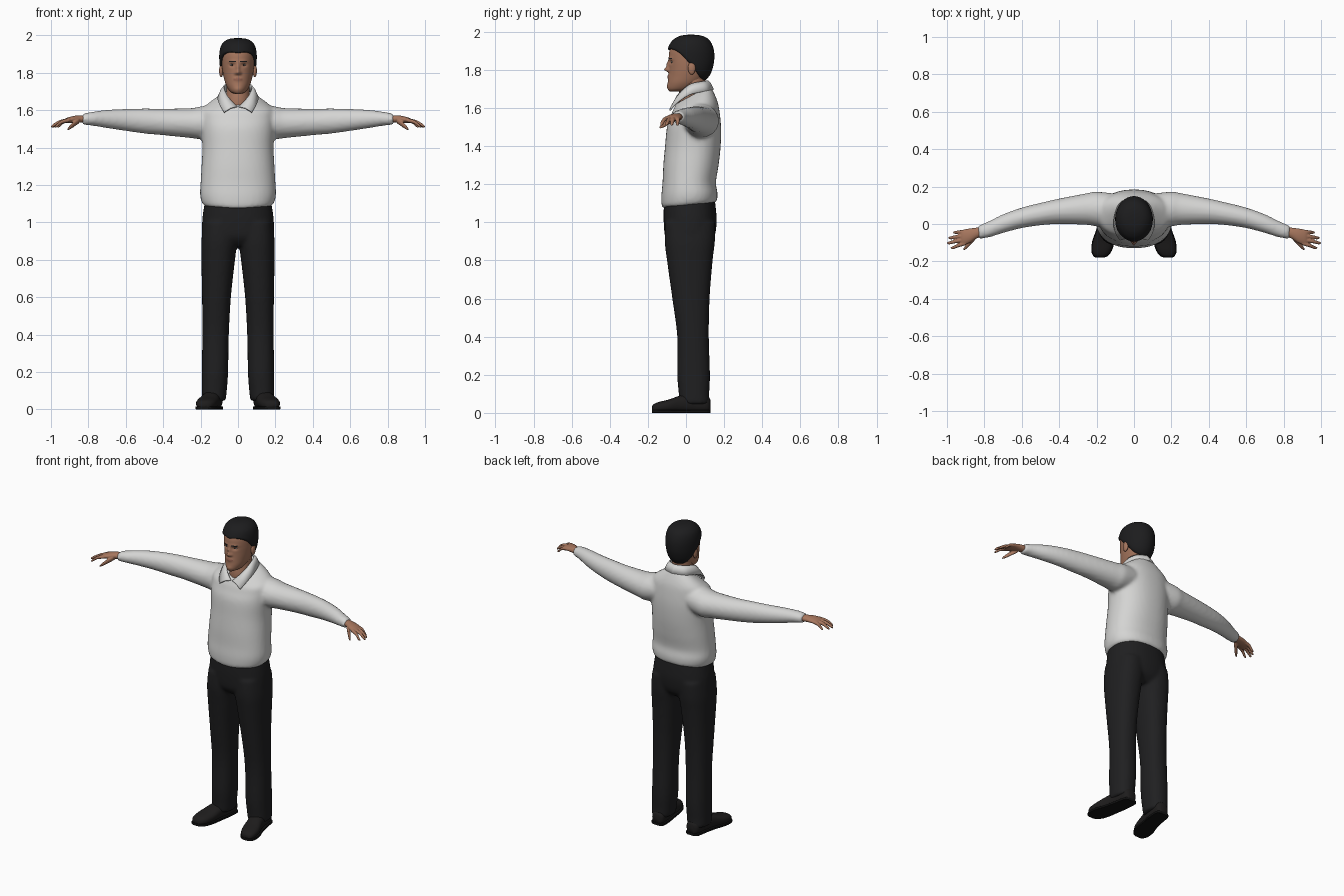
import bpy, bmesh, math
from mathutils import Vector

cube = bpy.data.objects.get("Cube")
if cube:
    bpy.data.objects.remove(cube, do_unlink=True)


def material(name, r, g, b):
    m = bpy.data.materials.new(name)
    m.use_nodes = True
    m.diffuse_color = (r, g, b, 1)
    bsdf = m.node_tree.nodes["Principled BSDF"]
    bsdf.inputs["Base Color"].default_value = (r, g, b, 1)
    bsdf.inputs["Roughness"].default_value = 0.8
    return m


SHIRT = material("shirt light grey", 0.66, 0.66, 0.65)
TROUSERS = material("trouser black", 0.014, 0.014, 0.015)
SKIN = material("skin brown", 0.38, 0.18, 0.11)
LIPS = material("lip brown", 0.29, 0.12, 0.08)
HAIR = material("hair black", 0.012, 0.012, 0.013)
SHOE = material("shoe black", 0.013, 0.012, 0.012)
SOLE = material("sole black", 0.006, 0.006, 0.006)
EYE = material("eye white", 0.45, 0.4, 0.37)


def resample(rows, k):
    """Smooth curve through rows, k steps per span."""
    out, n = [], len(rows)
    for i in range(n - 1):
        a, b, c, d = (rows[max(0, min(n - 1, i + j))] for j in (-1, 0, 1, 2))
        for s in range(k):
            t = s / k
            out.append([q + t * (r - p) / 2 + t * t * (2 * p - 5 * q + 4 * r - u) / 2
                        + t ** 3 * (3 * q - p - 3 * r + u) / 2
                        for p, q, r, u in zip(a, b, c, d)])
    return out + [list(rows[-1])]


def skin(bm, rings, closed=True):
    vs = [[bm.verts.new(p) for p in ring] for ring in rings]
    n = len(vs[0])
    for a, b in zip(vs, vs[1:]):
        for i in range(n if closed else n - 1):
            j = (i + 1) % n
            bm.faces.new((a[i], a[j], b[j], b[i]))
    if closed:
        bm.faces.new(vs[0])
        bm.faces.new(vs[-1])


def loft(bm, axis, rows, side=1, power=2.0, n=32, k=4, floor=None):
    """Rows: along, centre1, radius1, centre2, radius2, optional tilt."""
    rings = []
    for row in resample(rows, k):
        t, c1, r1, c2, r2 = row[:5]
        tilt = row[5] if len(row) > 5 else 0
        ring = []
        for i in range(n):
            a = math.tau * i / n
            ca, sa = math.cos(a), math.sin(a)
            u = c1 + r1 * math.copysign(abs(ca) ** (2 / power), ca)
            dv = r2 * math.copysign(abs(sa) ** (2 / power), sa)
            v = c2 + dv
            p = {"z": (u, v, t + tilt * dv), "x": (t, u, v), "y": (u, t, v)}[axis]
            z = p[2] if floor is None else max(p[2], floor)
            ring.append((side * p[0], p[1], z))
        rings.append(ring)
    skin(bm, rings)


def finish(name, bm, mats, voxel=0, relax=4):
    bmesh.ops.recalc_face_normals(bm, faces=bm.faces[:])
    me = bpy.data.meshes.new(name)
    bm.to_mesh(me)
    bm.free()
    for m in mats:
        me.materials.append(m)
    me.polygons.foreach_set("use_smooth", [True] * len(me.polygons))
    ob = bpy.data.objects.new(name, me)
    bpy.context.scene.collection.objects.link(ob)
    if voxel:
        rm = ob.modifiers.new("blend", "REMESH")
        rm.mode, rm.voxel_size, rm.use_smooth_shade = "VOXEL", voxel, True
        sm = ob.modifiers.new("relax", "SMOOTH")
        sm.factor, sm.iterations = 0.5, relax
    return ob


def ball(name, loc, size, mat):
    bm = bmesh.new()
    bmesh.ops.create_uvsphere(bm, u_segments=20, v_segments=12, radius=1)
    for v in bm.verts:
        v.co = Vector([c * s for c, s in zip(v.co, size)]) + Vector(loc)
    return finish(name, bm, [mat])


# Shirt: torso and sleeves blended together
bm = bmesh.new()
loft(bm, "z", [(1.09, 0, .178, .018, .14, .1), (1.105, 0, .193, .018, .146, .1),
               (1.15, 0, .203, .018, .147, .05), (1.21, 0, .2, .017, .14, 0),
               (1.3, 0, .195, .026, .145, 0), (1.4, 0, .19, .036, .146, 0),
               (1.5, 0, .195, .042, .142, 0), (1.57, 0, .195, .048, .128, .1),
               (1.61, 0, .185, .048, .118, .2), (1.645, 0, .135, .042, .102, .4),
               (1.67, 0, .082, .036, .09, .55)], power=2.25, n=48)
for s in (1, -1):
    loft(bm, "x", [(.08, .07, .09, 1.55, .085), (.2, .08, .093, 1.533, .087),
                   (.25, .08, .085, 1.531, .08), (.4, .068, .068, 1.537, .071),
                   (.5, .053, .06, 1.542, .067), (.6, .033, .055, 1.548, .059),
                   (.7, .002, .05, 1.553, .049), (.78, -.03, .043, 1.554, .037),
                   (.835, -.044, .036, 1.551, .029)], s)
finish("shirt", bm, [SHIRT], 0.011, 5)

# Shirt collar: folded band with two front points
top = [(0, .115, 1.742), (.055, .085, 1.738), (.075, .02, 1.722),
       (.052, -.04, 1.67), (.004, -.066, 1.618)]
bottom = [(0, .143, 1.695), (.075, .11, 1.69), (.106, .02, 1.67),
          (.098, -.045, 1.63), (.074, -.085, 1.588)]
bm = bmesh.new()
edges = []
for pts in (top, bottom):
    half = resample(pts, 6)
    edges.append([(-x, y, z) for x, y, z in half[:0:-1]] + half)
mid = [((Vector(a) + Vector(b)) / 2 + Vector((0, 0, .007))) for a, b in zip(*edges)]
skin(bm, [edges[0], mid, edges[1]], closed=False)
collar = finish("shirt_collar", bm, [SHIRT])
sol = collar.modifiers.new("cloth", "SOLIDIFY")
sol.thickness, sol.offset = 0.008, 0

# Trousers: hips and legs blended together
bm = bmesh.new()
loft(bm, "z", [(.875, 0, .13, .02, .09), (.92, 0, .188, .02, .128), (1.0, 0, .192, .022, .139),
               (1.07, 0, .184, .02, .137), (1.13, 0, .172, .018, .132)], power=2.3, n=48)
for s in (1, -1):
    loft(bm, "z", [(.045, .13, .064, .045, .08), (.1, .127, .067, .042, .08),
                   (.2, .123, .07, .04, .086), (.4, .12, .071, .037, .083),
                   (.6, .115, .077, .026, .098), (.8, .106, .09, .02, .12),
                   (.9, .1, .096, .02, .132), (1.0, .095, .09, .022, .132)], s, 2.3)
finish("trousers", bm, [TROUSERS], 0.011, 4)

# Shoes and hands on both sides
for side, s in (("left", 1), ("right", -1)):
    shoe = [(.128, .125, .022, .04, .03), (.11, .126, .042, .045, .045),
            (.04, .134, .047, .05, .052), (-.03, .148, .05, .046, .045),
            (-.09, .163, .056, .036, .034), (-.14, .173, .051, .03, .028),
            (-.168, .179, .036, .025, .022), (-.178, .182, .018, .02, .014)]
    bm = bmesh.new()
    loft(bm, "y", shoe, s, 2.4, floor=.01)
    finish(side + "_shoe", bm, [SHOE])
    bm = bmesh.new()
    loft(bm, "y", [(y * 1.01, x, r + .004, .008, .008) for y, x, r, _, _ in shoe], s, 8)
    sole = finish(side + "_sole", bm, [SOLE])
    sole.data.polygons.foreach_set("use_smooth", [False] * len(sole.data.polygons))

    bm = bmesh.new()
    loft(bm, "x", [(.8, -.04, .026, 1.551, .02), (.84, -.048, .029, 1.553, .02),
                   (.88, -.063, .039, 1.551, .018), (.915, -.072, .041, 1.545, .014),
                   (.93, -.074, .034, 1.541, .008)], s)
    fingers = [(-.041, -.045, .967), (-.062, -.074, .992),
               (-.083, -.101, 1.0), (-.103, -.127, .98)]
    for y0, y1, tip in fingers:
        ym, xm = (y0 + y1) / 2, (.9 + tip) / 2
        loft(bm, "x", [(.9, y0, .0105, 1.547, .011), (xm, ym, .01, 1.538, .0105),
                       (tip - .012, y1, .0085, 1.518, .009), (tip, y1, .004, 1.51, .004)], s, n=14)
    # thumb
    loft(bm, "x", [(.85, -.07, .016, 1.545, .016), (.878, -.1, .015, 1.525, .015),
                   (.9, -.124, .012, 1.507, .011), (.912, -.136, .005, 1.497, .005)], s, n=14)
    finish(side + "_hand", bm, [SKIN], 0.0035, 3)

# Neck
bm = bmesh.new()
loft(bm, "z", [(1.57, 0, .07, .035, .07), (1.64, 0, .068, .033, .075),
               (1.7, 0, .062, .035, .068), (1.78, 0, .06, .042, .06)])
finish("neck", bm, [SKIN])

# Head outline: height, half width, front, back
OUTLINE = resample([(1.687, .018, -.085, -.01), (1.7, .042, -.095, .04), (1.73, .062, -.096, .08),
                    (1.77, .075, -.091, .112), (1.81, .083, -.089, .128), (1.85, .087, -.09, .136),
                    (1.9, .088, -.087, .135), (1.94, .079, -.068, .12), (1.963, .058, -.04, .096),
                    (1.974, .032, -.008, .062), (1.977, .004, .022, .032)], 7)
# Face relief: x, z, height, width spread, height spread
RELIEF = [(0, 1.802, .022, .012, .011), (0, 1.825, .013, .009, .022), (0, 1.765, .006, .022, .011),
          (0, 1.713, .004, .022, .012)]
for s in (1, -1):
    RELIEF += [(s * .03, 1.86, .005, .022, .007), (s * .031, 1.842, -.009, .015, .01),
               (s * .013, 1.797, .007, .007, .007)]


def head_point(phi, z, grow=0, relief=False):
    for a, b in zip(OUTLINE, OUTLINE[1:]):
        if z <= b[0]:
            break
    t = max(0, min(1, (z - a[0]) / (b[0] - a[0])))
    w, f, k = (p + t * (q - p) for p, q in zip(a[1:], b[1:]))
    x = (w + grow) * math.sin(phi)
    y = (f + k) / 2 - ((k - f) / 2 + grow) * math.cos(phi)
    if relief and math.cos(phi) > 0:
        for x0, z0, h, sx, sz in RELIEF:
            y -= h * math.exp(-((x - x0) / sx) ** 2 - ((z - z0) / sz) ** 2)
    return (x, y, z)


N = 96
angles = [math.tau * i / N for i in range(N)]
bm = bmesh.new()
skin(bm, [[head_point(a, row[0], 0, True) for a in angles] for row in OUTLINE])
for f in bm.faces:
    c = f.calc_center_median()
    if c.y > -.04:
        continue
    if (c.x / .025) ** 2 + ((c.z - 1.765) / .009) ** 2 < 1:
        f.material_index = 1
    brow = 1.862 - 4 * (abs(c.x) - .03) ** 2
    if .013 < abs(c.x) < .05 and abs(c.z - brow) < .0045:
        f.material_index = 2
finish("head", bm, [SKIN, LIPS, HAIR])

# Hair cap, hairline height runs from forehead to nape
line = resample([(h,) for h in (1.905, 1.908, 1.89, 1.832, 1.775, 1.75, 1.742)], 8)


def hairline(phi):
    d = min(phi, math.tau - phi) / math.pi * (len(line) - 1)
    i = min(int(d), len(line) - 2)
    return line[i][0] + (d - i) * (line[i + 1][0] - line[i][0])


rings = []
for t, grow in [(0, -.005), (0, .005), (.03, .01)] + [(i / 24, .012) for i in range(2, 25)]:
    ring = []
    for a in angles:
        h = hairline(a)
        x, y, z = head_point(a, h + (1.977 - h) * (1 - (1 - t) ** 1.6), grow)
        ring.append((x, y, z + .008 * max(0, (z - 1.9) / .077)))
    rings.append(ring)
bm = bmesh.new()
skin(bm, rings)
finish("hair", bm, [HAIR])

# Ears and eyes
for side, s in (("left", 1), ("right", -1)):
    ball(side + "_ear", (s * .09, .03, 1.81), (.011, .02, .034), SKIN)
    ball(side + "_eye", (s * .031, -.0695, 1.842), (.012, .009, .0055), EYE)
    ball(side + "_iris", (s * .031, -.0755, 1.842), (.005, .004, .005), HAIR)
